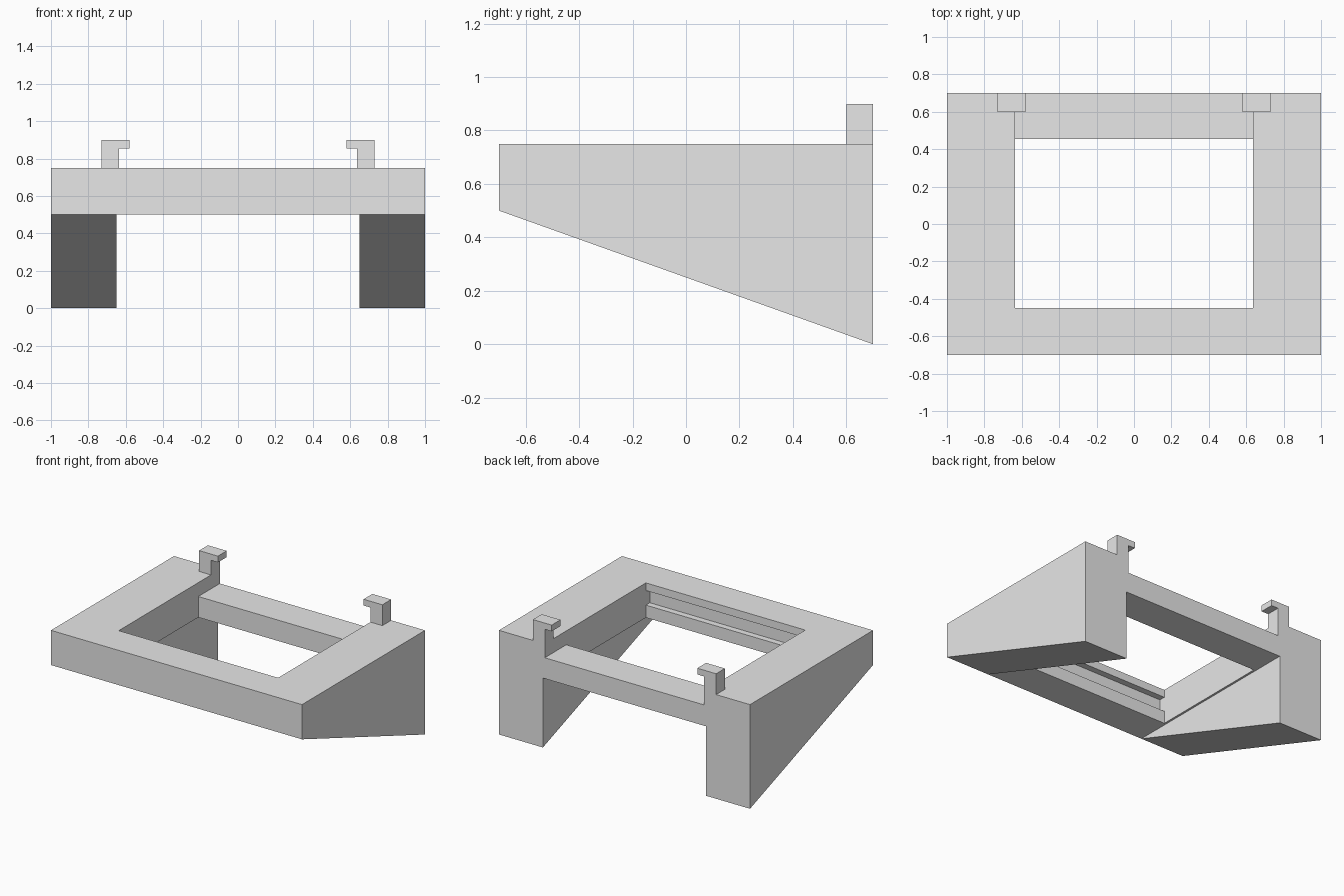
import bpy
import bmesh

default = bpy.data.objects.get("Cube")
if default:
    bpy.data.objects.remove(default, do_unlink=True)

# Single plain grey
grey = bpy.data.materials.new("light grey")
grey.use_nodes = True
grey.diffuse_color = (0.8, 0.8, 0.8, 1)
grey.node_tree.nodes["Principled BSDF"].inputs["Base Color"].default_value = (0.8, 0.8, 0.8, 1)

# Shared dimensions
BACK, FRONT = 0.7, -0.7
TOP, UNDER = 0.75, 0.5
OPENING = 0.635      # half width of the opening
LEG = 0.65           # inner side of the legs


def extrude(name, outline, start, end, axis):
    """Extrude a closed 2D outline along x (outline is y, z) or y (outline is x, z)."""
    bm = bmesh.new()

    def place(p, t):
        return (t, p[0], p[1]) if axis == "x" else (p[0], t, p[1])

    face = bm.faces.new([bm.verts.new(place(p, start)) for p in outline])
    new = bmesh.ops.extrude_face_region(bm, geom=[face])["geom"]
    shift = place((0, 0), end - start)
    bmesh.ops.translate(bm, vec=shift, verts=[v for v in new if isinstance(v, bmesh.types.BMVert)])
    bmesh.ops.recalc_face_normals(bm, faces=bm.faces)
    mesh = bpy.data.meshes.new(name)
    bm.to_mesh(mesh)
    bm.free()
    mesh.materials.append(grey)
    obj = bpy.data.objects.new(name, mesh)
    bpy.context.collection.objects.link(obj)
    return obj


def rect(a0, a1, z0, z1):
    return [(a0, z0), (a1, z0), (a1, z1), (a0, z1)]


for side, s in (("left", 1), ("right", -1)):
    # Side of the top frame
    extrude(side + "_frame_side", rect(FRONT, BACK, UNDER, TOP), s * OPENING, s, "x")
    # Wedge-shaped leg below it
    extrude(side + "_leg", [(FRONT, UNDER), (BACK, 0), (BACK, UNDER)], s * LEG, s, "x")
    # Hook with its tip pointing inward
    hook = [(0.73, TOP), (0.73, 0.9), (0.58, 0.9), (0.58, 0.855), (OPENING, 0.855), (OPENING, TOP)]
    extrude(side + "_hook", [(s * x, z) for x, z in hook], 0.6, BACK, "y")

# Front bar with a slot along its inner face
slot = [(FRONT, UNDER), (-0.45, UNDER), (-0.45, 0.59), (-0.495, 0.59),
        (-0.495, 0.695), (-0.45, 0.695), (-0.45, TOP), (FRONT, TOP)]
extrude("front_bar", slot, -OPENING, OPENING, "x")

# Lower back rail
extrude("back_rail", rect(0.455, BACK, UNDER, 0.65), -OPENING, OPENING, "x")
